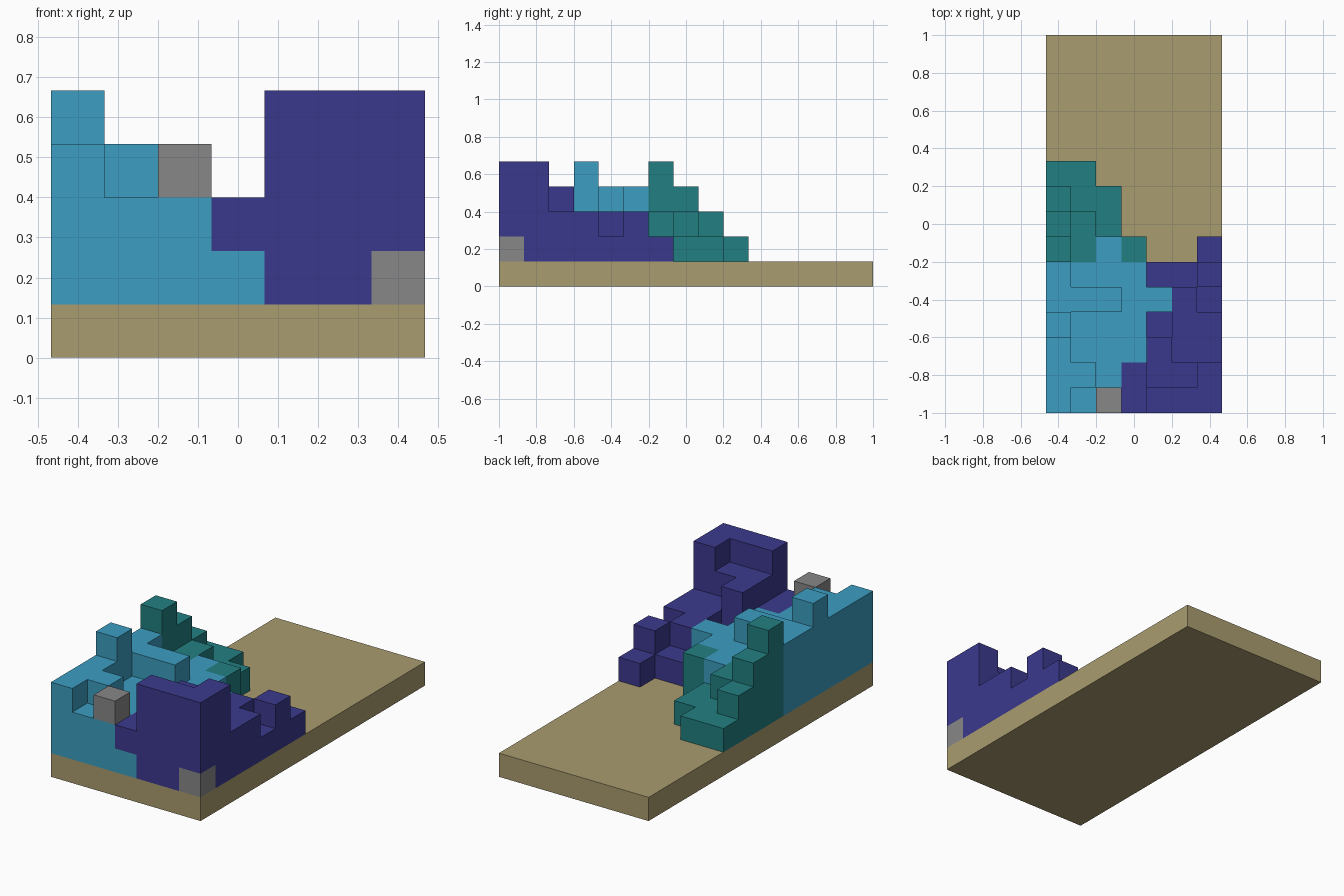
import bpy
import bmesh
from mathutils import Vector

cube = bpy.data.objects.get("Cube")
if cube:
    bpy.data.objects.remove(cube, do_unlink=True)

CELL = 2 / 15
ORIGIN = Vector((-3.5 * CELL, -1, CELL))


def linear(c):
    c /= 255
    return c / 12.92 if c <= 0.04045 else ((c + 0.055) / 1.055) ** 2.4


def material(name, *rgb):
    mat = bpy.data.materials.new(name)
    mat.use_nodes = True
    colour = [linear(c) for c in rgb] + [1]
    mat.diffuse_color = colour
    mat.node_tree.nodes["Principled BSDF"].inputs["Base Color"].default_value = colour
    return mat


def add_object(name, bm, mat):
    mesh = bpy.data.meshes.new(name)
    bm.to_mesh(mesh)
    bm.free()
    mesh.materials.append(mat)
    obj = bpy.data.objects.new(name, mesh)
    bpy.context.collection.objects.link(obj)
    return obj


# Stack heights and colour of each column, one row per step from front to back
ROWS = [
    ("3232444", "cccbbbb"),
    ("3322334", "cccbbbb"),
    ("3222322", "ccccbbb"),
    ("4222122", "ccccbbb"),
    ("3332221", "cccccbb"),
    ("3222112", "ccccbbb"),
    ("4222001", "ttct..b"),
    ("3210000", "ttt...."),
    ("2110000", "ttt...."),
    ("1100000", "tt....."),
]
cells = {}
for j, (heights, colours) in enumerate(ROWS):
    for i, (height, colour) in enumerate(zip(heights, colours)):
        for k in range(int(height)):
            cells[i, j, k] = colour

# Single odd blocks on the front
cells[2, 0, 2] = "g"
cells[6, 0, 0] = "g"
cells[3, 0, 0] = "c"


def block_group(name, key, mat):
    """Outer faces of all the blocks of one colour."""
    bm = bmesh.new()
    for pos, colour in cells.items():
        if colour != key:
            continue
        for axis in range(3):
            for side in (0, 1):
                near = list(pos)
                near[axis] += 2 * side - 1
                if tuple(near) in cells or near[2] < 0:
                    continue
                u, v = (axis + 1) % 3, (axis + 2) % 3
                corners = []
                for du, dv in ((0, 0), (1, 0), (1, 1), (0, 1)):
                    p = Vector(pos)
                    p[axis] += side
                    p[u] += du
                    p[v] += dv
                    corners.append(bm.verts.new(ORIGIN + p * CELL))
                bm.faces.new(corners if side else corners[::-1])
    bmesh.ops.remove_doubles(bm, verts=bm.verts, dist=0.001)
    return add_object(name, bm, mat)


block_group("light_blue_blocks", "c", material("light blue", 60, 157, 193))
block_group("dark_blue_blocks", "b", material("dark blue", 59, 57, 141))
block_group("teal_blocks", "t", material("teal", 34, 127, 129))
block_group("grey_blocks", "g", material("grey", 135, 135, 135))

# Ground slab
bm = bmesh.new()
bmesh.ops.create_cube(bm, size=1)
bmesh.ops.scale(bm, verts=bm.verts, vec=(7 * CELL, 2, CELL))
bmesh.ops.translate(bm, verts=bm.verts, vec=(0, 0, CELL / 2))
add_object("ground_slab", bm, material("sand", 170, 156, 112))
